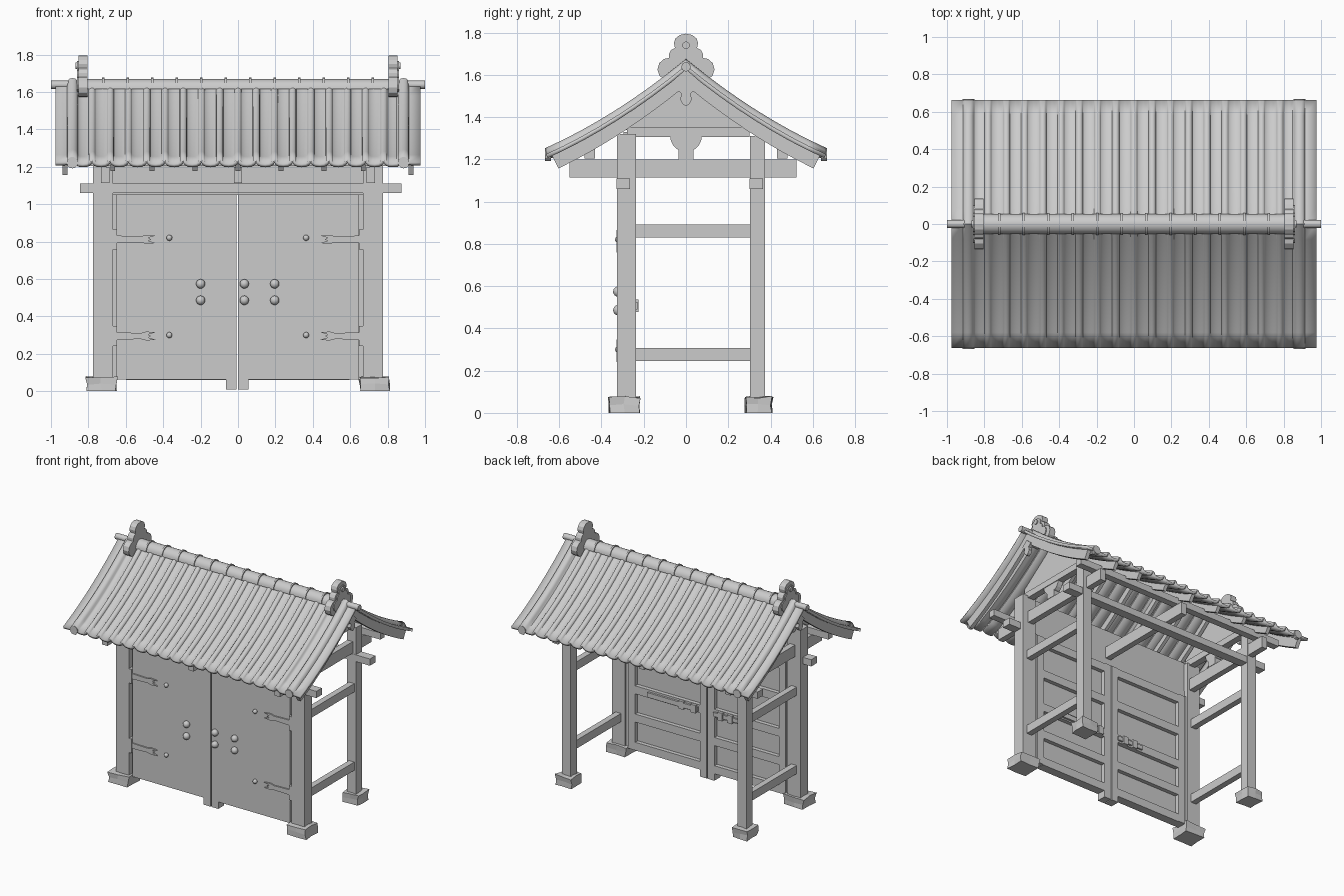
import bpy, bmesh, math, random
from mathutils import Vector

random.seed(4)
if "Cube" in bpy.data.objects:
    bpy.data.objects.remove(bpy.data.objects["Cube"], do_unlink=True)

grey = bpy.data.materials.new("plain_grey")
grey.use_nodes = True
COLOUR = (0.6, 0.6, 0.6, 1)
grey.diffuse_color = COLOUR
for node in grey.node_tree.nodes:
    if node.type == 'BSDF_PRINCIPLED':
        node.inputs["Base Color"].default_value = COLOUR


def finish(name, bm, smooth=False, recalc=True):
    if recalc:
        bmesh.ops.recalc_face_normals(bm, faces=bm.faces[:])
    mesh = bpy.data.meshes.new(name)
    bm.to_mesh(mesh)
    bm.free()
    mesh.materials.append(grey)
    ob = bpy.data.objects.new(name, mesh)
    bpy.context.collection.objects.link(ob)
    if smooth:
        bpy.ops.object.select_all(action='DESELECT')
        ob.select_set(True)
        bpy.context.view_layer.objects.active = ob
        bpy.ops.object.shade_smooth_by_angle(angle=math.radians(40))
    return ob


def prism(name, pts, axis, lo, hi, smooth=False):
    """Extrude a 2D outline along x (outline is y,z) or along y (outline is x,z)."""
    bm = bmesh.new()
    place = (lambda a, b, d: (d, a, b)) if axis == 'x' else (lambda a, b, d: (a, d, b))
    rings = [[bm.verts.new(place(a, b, d)) for a, b in pts] for d in (lo, hi)]
    bm.faces.new(rings[0])
    bm.faces.new(rings[1][::-1])
    n = len(pts)
    for i in range(n):
        j = (i + 1) % n
        bm.faces.new((rings[0][i], rings[0][j], rings[1][j], rings[1][i]))
    return finish(name, bm, smooth)


def box(name, x0, x1, y0, y1, z0, z1):
    return prism(name, [(x0, z0), (x1, z0), (x1, z1), (x0, z1)], 'y', y0, y1)


def circle(cx, cz, r, n=12, start=0.0, sweep=math.tau):
    steps = n if sweep == math.tau else n - 1
    return [(cx + r * math.cos(start + sweep * i / steps),
             cz + r * math.sin(start + sweep * i / steps)) for i in range(n)]


def mirrored(half):
    """Close a half outline that starts and ends on the centre line."""
    return half + [(-a, b) for a, b in half[-2:0:-1]]


def roof_z(y):
    t = abs(y)
    return 1.665 - 0.82 * t + 0.28 * t * t


def stone(name, x, y, wx, wy):
    bm = bmesh.new()
    bmesh.ops.create_cube(bm, size=1)
    bmesh.ops.subdivide_edges(bm, edges=bm.edges[:], cuts=1, use_grid_fill=True)
    for v in bm.verts:
        flare = 1.0 if v.co.z > 0 else 0.95
        jit = [random.uniform(-0.006, 0.006) for _ in range(3)]
        v.co = Vector((x + v.co.x * wx * flare + jit[0], y + v.co.y * wy * flare + jit[1],
                       0 if v.co.z < -0.4 else (v.co.z + 0.5) * 0.075 + jit[2]))
    finish(name, bm)


# Tiled roof sheet: round ribs, sagging pans and large rolls near the ends
PITCH, EAVE = 0.0975, 0.663
section = []


def add_rib(c, r):
    for i in range(7):
        a = math.pi * i / 6
        section.append((c - r * math.cos(a), r * math.sin(a)))


section.append((-0.975, 0))
add_rib(-0.885, 0.03)
for k in range(-8, 9):
    for f in (0.7, 0.5, 0.3):
        section.append(((k - f) * PITCH, -0.009 if f == 0.5 else -0.007))
    add_rib(k * PITCH, 0.019)
for f in (0.3, 0.5, 0.7):
    section.append(((8 + f) * PITCH, -0.008))
add_rib(0.885, 0.03)
section.append((0.975, 0))

bm = bmesh.new()
ROWS = 16
ys = [EAVE * (2 * j / ROWS - 1) for j in range(ROWS + 1)]
cols = [[bm.verts.new((x, y, roof_z(y) - 0.02 + h)) for y in ys] for x, h in section]
for a, b in zip(cols, cols[1:]):
    for j in range(ROWS):
        bm.faces.new((a[j], b[j], b[j + 1], a[j + 1]))
roof = finish("tiled_roof", bm, smooth=True, recalc=False)
solid = roof.modifiers.new("thickness", 'SOLIDIFY')
solid.thickness = 0.02
solid.offset = -1

# Eave discs closing the large rolls
for sx in (-1, 1):
    for sy in (-1, 1):
        prism("roll_end", circle(sx * 0.885, roof_z(EAVE) - 0.022, 0.031), 'y',
              sy * 0.64, sy * (EAVE + 0.004))


# Curved rafters and end bargeboards under the tiles
def rafter(name, x, width, top, depth, reach):
    span = [reach * (2 * i / 16 - 1) for i in range(17)]
    upper = [(y, roof_z(y) - top) for y in span]
    lower = [(y * 0.95, roof_z(y * 0.95) - depth) for y in reversed(span)]
    prism(name, upper + lower, 'x', x - width / 2, x + width / 2)


for x in (-0.67, -0.46, -0.23, 0, 0.23, 0.46, 0.67):
    rafter("rafter", x, 0.026, 0.038, 0.1, 0.625)
for s in (-1, 1):
    rafter("bargeboard", s * 0.925, 0.028, 0.038, 0.115, 0.635)

# Ridge cap with collars, and the ridge pole
prism("ridge_cap", circle(0, 1.615, 0.054, 11, 0, math.pi), 'x', -0.805, 0.805, True)
for i in range(12):
    x = (i - 5.5) * 0.131
    prism("ridge_collar", circle(0, 1.617, 0.06, 11, 0, math.pi), 'x', x - 0.006, x + 0.006, True)
prism("ridge_pole", circle(0, 1.638, 0.022), 'x', -1.0, 1.0, True)

# Lobed ridge-end ornaments
half = [(0, 1.795), (.03, 1.788), (.05, 1.772), (.057, 1.75), (.052, 1.727), (.07, 1.718),
        (.08, 1.7), (.08, 1.68), (.105, 1.675), (.127, 1.655), (.135, 1.625),
        (.125, 1.595), (.1, 1.575), (0, 1.57)]
for s in (-1, 1):
    prism("ridge_ornament", mirrored(half), 'x', s * 0.805, s * 0.853)
    inner = [(a * 0.75, 1.68 + (b - 1.68) * 0.75) for a, b in half]
    prism("ornament_face", mirrored(inner), 'x', s * 0.85, s * 0.86)
    prism("ornament_boss", circle(0, 1.74, 0.018), 'x', s * 0.855, s * 0.868)

# Posts, stones, side rails and gables
for s in (-1, 1):
    px = s * 0.7225
    box("front_post", px - 0.054, px + 0.054, -0.327, -0.237, 0.05, 1.32)
    box("back_post", px - 0.036, px + 0.036, 0.303, 0.374, 0.05, 1.31)
    stone("front_stone", s * 0.73, -0.293, 0.165, 0.145)
    stone("back_stone", s * 0.725, 0.343, 0.13, 0.13)
    for z in (0.277, 0.86):
        box("side_rail", px - 0.022, px + 0.022, -0.24, 0.305, z - 0.031, z + 0.031)
    gx = s * 0.71
    prism("gable_panel", mirrored([(0, 1.61), (0.29, 1.39), (0.29, 1.34), (0, 1.34)]), 'x',
          gx - 0.012, gx + 0.012)
    box("gable_beam", gx - 0.025, gx + 0.025, -0.28, 0.3, 1.305, 1.352)
    box("gable_strut", gx - 0.025, gx + 0.025, -0.035, 0.035, 1.2, 1.255)
    prism("strut_bracket", circle(0, 1.31, 0.075, 11, math.pi, math.pi), 'x',
          gx - 0.02, gx + 0.02)
    prism("gable_pendant", mirrored([(0, 1.57), (.045, 1.53), (.02, 1.51), (.028, 1.485),
                                     (.016, 1.462), (0, 1.452)]), 'x', s * 0.92, s * 0.945)

# Tie beams front to back, long beams and purlins side to side
for x in (-0.71, 0, 0.71):
    box("tie_beam", x - 0.022, x + 0.022, -0.552, 0.522, 1.114, 1.2)
for y0, y1 in ((-0.33, -0.265), (0.3, 0.365)):
    box("long_beam", -0.845, 0.875, y0, y1, 1.06, 1.11)
for y in (-0.455, 0.455):
    box("purlin", -0.87, 0.87, y - 0.025, y + 0.025, 1.203, 1.252)
box("lintel_panel", -0.67, 0.67, -0.295, -0.27, 1.05, 1.33)

# Door leaves: front board with a framed back and a foot at the meeting stile
for s, a, b in ((-1, -0.65, -0.008), (1, 0.0, 0.645)):
    box("door_board", a, b, -0.312, -0.275, 0.062, 1.052)
    outer, meet = (a, b) if s < 0 else (b, a)
    for name, x in (("outer_stile", outer), ("meeting_stile", meet)):
        d = 0.055 * (1 if x == a else -1)
        box(name, min(x, x + d), max(x, x + d), -0.276, -0.242, 0.062, 1.052)
    for z in (0.09, 0.3, 0.51, 0.77, 1.02):
        box("door_rail", a + 0.05, b - 0.05, -0.276, -0.245, z - 0.03, z + 0.03)
    box("door_foot", min(meet, meet - s * -0.056), max(meet, meet - s * -0.056),
        -0.312, -0.242, 0.01, 0.07)
    box("door_jamb", *sorted((s * 0.645, s * 0.672)), -0.285, -0.25, 0.062, 1.06)

    # Forked strap hinges and small studs
    for z in (0.295, 0.812):
        box("hinge_plate", *sorted((s * 0.648, s * 0.67)), -0.328, -0.28, z - 0.053, z + 0.053)
        strap = [(.65, -.02), (.52, -.016), (.49, -.024), (.44, -.02), (.48, -.008), (.465, 0),
                 (.48, .008), (.44, .02), (.49, .024), (.52, .016), (.65, .02)]
        prism("hinge_strap", [(s * x, z + h) for x, h in strap], 'y', -0.322, -0.31)


def stud(name, x, z, r):
    bm = bmesh.new()
    bmesh.ops.create_uvsphere(bm, u_segments=14, v_segments=8, radius=r)
    for v in bm.verts:
        v.co += Vector((x, -0.32, z))
    finish(name, bm, True)


for x in (-0.367, 0.364):
    for z in (0.3, 0.82):
        stud("small_stud", x, z, 0.016)
for x in (-0.2, 0.034, 0.196):
    for z in (0.486, 0.574):
        stud("large_stud", x, z, 0.025)

# Sliding bolt on the back of the doors, with its keepers
box("bolt_bar", 0.07, 0.48, -0.246, -0.23, 0.49, 0.525)
for x in (0.1, 0.2, -0.12, -0.2):
    box("bolt_keeper", x - 0.02, x + 0.02, -0.246, -0.225, 0.478, 0.537)
box("bolt_catch", -0.27, -0.06, -0.246, -0.232, 0.493, 0.522)
